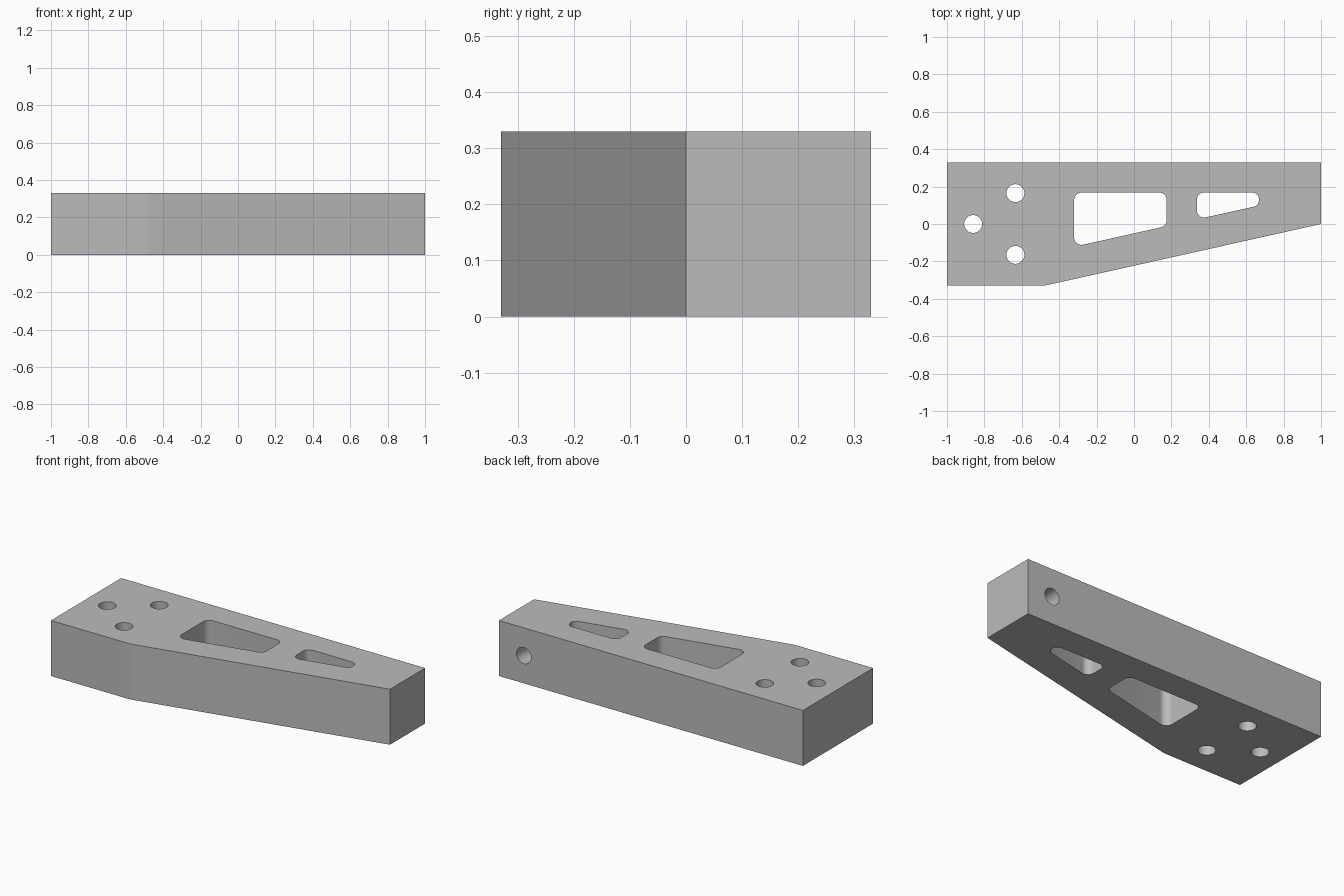
import bpy, bmesh, math
from mathutils import Vector, Matrix

if "Cube" in bpy.data.objects:
    bpy.data.objects.remove(bpy.data.objects["Cube"], do_unlink=True)

HALF_W = 0.33
HEIGHT = 0.33
HOLE_R = 0.048
SLOPE = 0.223          # taper of the front edge

grey = bpy.data.materials.new("plain grey")
grey.use_nodes = True
colour = (0.5, 0.5, 0.5, 1)
grey.diffuse_color = colour
grey.node_tree.nodes["Principled BSDF"].inputs["Base Color"].default_value = colour


def rounded(corners, steps=10):
    """Outline from (x, y, radius) corners, each filleted with an arc."""
    outline = []
    for i, (x, y, r) in enumerate(corners):
        p = Vector((x, y))
        if r == 0:
            outline.append(p)
            continue
        a = (Vector(corners[i - 1][:2]) - p).normalized()
        b = (Vector(corners[(i + 1) % len(corners)][:2]) - p).normalized()
        half = a.angle(b) / 2
        centre = p + (a + b).normalized() * r / math.sin(half)
        start = p + a * r / math.tan(half) - centre
        end = p + b * r / math.tan(half) - centre
        sweep = math.pi - 2 * half
        for k in range(steps + 1):
            t = k / steps
            arc = start * math.sin((1 - t) * sweep) + end * math.sin(t * sweep)
            outline.append(centre + arc / math.sin(sweep))
    return outline


def circle(x, y, r, sides=40):
    return [Vector((x + r * math.cos(math.tau * k / sides),
                    y + r * math.sin(math.tau * k / sides))) for k in range(sides)]


def prism(name, outline, z0, z1, tip=0):
    """Extrude an outline upward, optionally ending in a conical tip."""
    bm = bmesh.new()
    face = bm.faces.new([bm.verts.new((p.x, p.y, z0)) for p in outline])
    new = bmesh.ops.extrude_face_region(bm, geom=[face])["geom"]
    moved = [v for v in new if isinstance(v, bmesh.types.BMVert)]
    bmesh.ops.translate(bm, verts=moved, vec=(0, 0, z1 - z0))
    bmesh.ops.recalc_face_normals(bm, faces=bm.faces)
    if tip:
        top = [f for f in bm.faces if f.normal.z > 0.9]
        bmesh.ops.poke(bm, faces=top, offset=tip)
    mesh = bpy.data.meshes.new(name)
    bm.to_mesh(mesh)
    bm.free()
    mesh.materials.append(grey)
    obj = bpy.data.objects.new(name, mesh)
    bpy.context.collection.objects.link(obj)
    return obj


# Tapered body with a softened bend in the front edge
body = prism("bracket_body", rounded([
    (-1, -HALF_W, 0), (1 - HALF_W / SLOPE, -HALF_W, 0.2), (1, 0, 0),
    (1, HALF_W, 0), (-1, HALF_W, 0)]), 0, HEIGHT)


# Windows whose lower edge follows the taper
def window(name, left, right, r):
    low = lambda x: -0.05 + SLOPE * x
    shape = rounded([(left, low(left), r), (right, low(right), r),
                     (right, 0.168, r), (left, 0.168, r)])
    return prism(name, shape, -0.1, HEIGHT + 0.1)


cutters = [window("large_window_cutter", -0.32, 0.175, 0.04),
           window("small_window_cutter", 0.337, 0.668, 0.037)]

# Three vertical bolt holes
for x, y in [(-0.86, 0), (-0.634, 0.165), (-0.634, -0.165)]:
    cutters.append(prism("bolt_hole_cutter", circle(x, y, HOLE_R), -0.1, HEIGHT + 0.1))

# Blind drilled hole in the back
drill = prism("back_hole_cutter", circle(0, 0, HOLE_R), -0.05, 0.12, tip=0.028)
drill.data.transform(Matrix.Translation((0.836, HALF_W, HEIGHT / 2))
                     @ Matrix.Rotation(math.pi / 2, 4, "X"))
cutters.append(drill)

# Cut everything out of the body
bpy.ops.object.select_all(action="DESELECT")
body.select_set(True)
bpy.context.view_layer.objects.active = body
for cutter in cutters:
    cutter.hide_render = True
    mod = body.modifiers.new("cut", "BOOLEAN")
    mod.operation = "DIFFERENCE"
    mod.solver = "EXACT"
    mod.object = cutter
    bpy.ops.object.modifier_apply(modifier=mod.name)
    bpy.data.objects.remove(cutter, do_unlink=True)

bpy.ops.object.shade_smooth_by_angle(angle=math.radians(30))
